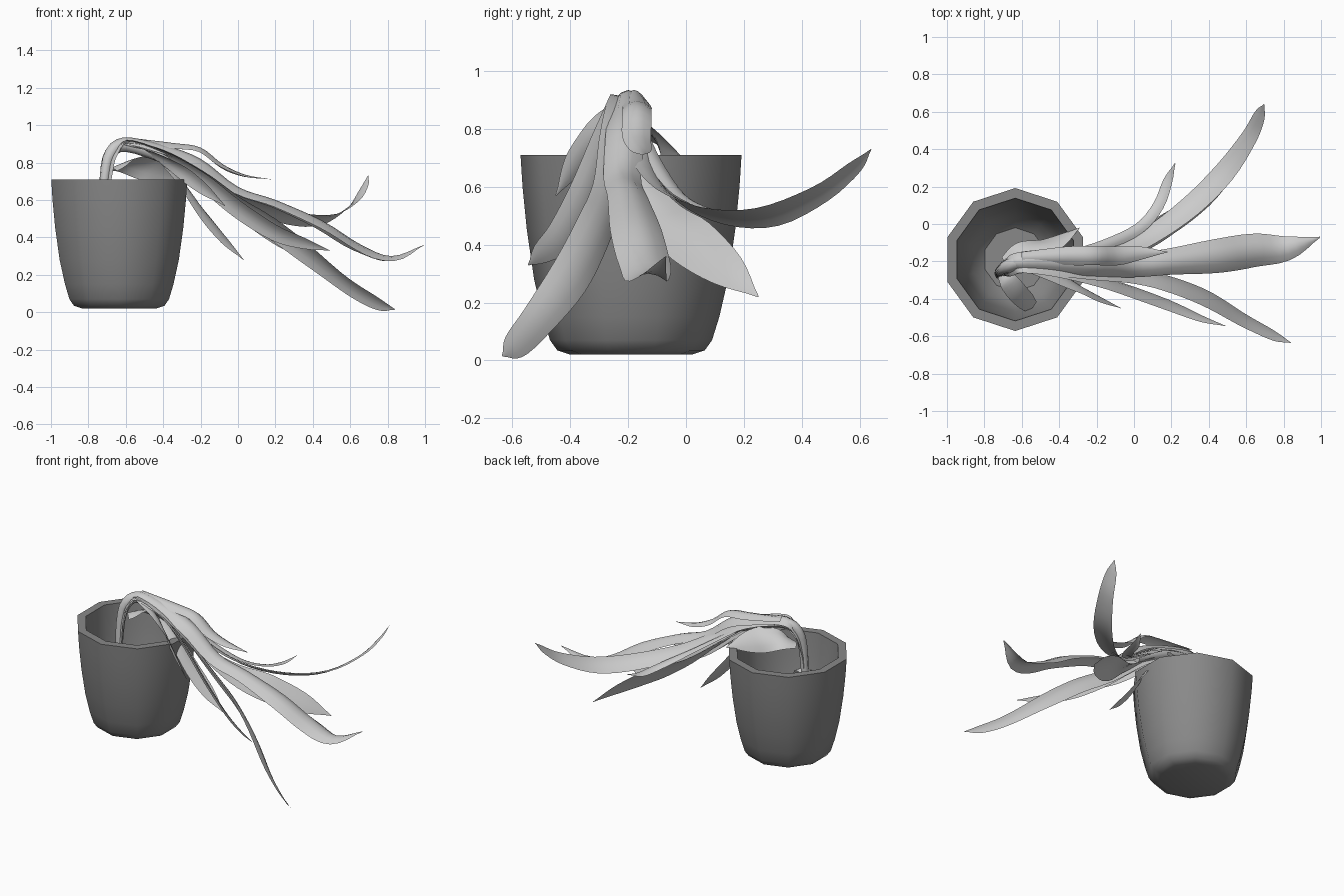
import bpy, bmesh, math
from mathutils import Vector, Matrix


def finish(name, bm, angle):
    me = bpy.data.meshes.new(name)
    bm.to_mesh(me)
    bm.free()
    ob = bpy.data.objects.new(name, me)
    bpy.context.collection.objects.link(ob)
    bpy.ops.object.select_all(action='DESELECT')
    ob.select_set(True)
    bpy.context.view_layer.objects.active = ob
    bpy.ops.object.shade_smooth_by_angle(angle=math.radians(angle))
    return ob


def skin(bm, rings, closed):
    n = len(rings[0])
    for a, b in zip(rings, rings[1:]):
        for i in range(n if closed else n - 1):
            j = (i + 1) % n
            bm.faces.new((a[i], a[j], b[j], b[i]))


def smooth_path(pts, steps):
    """Catmull-Rom through points (x, y, z, width)."""
    p = [Vector(q) for q in pts]
    p = [p[0] * 2 - p[1]] + p + [p[-1] * 2 - p[-2]]
    out = []
    for i in range(1, len(p) - 2):
        a, b, c, d = p[i - 1:i + 3]
        for s in range(steps):
            t = s / steps
            out.append(0.5 * (2 * b + (c - a) * t + (2 * a - 5 * b + 4 * c - d) * t * t
                              + (3 * b - a - 3 * c + d) * t ** 3))
    return out + [p[-2]]


def frames(path):
    pos = [q.to_3d() for q in path]
    for i, q in enumerate(path):
        t = (pos[min(i + 1, len(pos) - 1)] - pos[max(i - 1, 0)]).normalized()
        side = t.cross(Vector((0, 0, 1))).normalized()
        yield i / (len(path) - 1), pos[i], max(q[3], 0.004), t, side


def leaf(name, pts, roll=0, fold=0.25):
    """Curved blade; positive roll drops the right edge, fold bows the edges down."""
    bm = bmesh.new()
    rings = []
    for t, p, w, tan, side in frames(smooth_path(pts, 4)):
        side = Matrix.Rotation(math.radians(roll) * min(1, 1.7 * t), 3, tan) @ side
        up = side.cross(tan)
        bow = w * fold * (1.3 - 0.8 * t)
        rings.append([bm.verts.new(p + side * w * u / 2 - up * bow * u * u)
                      for u in (-1, -0.5, 0, 0.5, 1)])
    skin(bm, rings, False)
    finish(name, bm, 60)


def tube(name, pts, sides=8):
    bm = bmesh.new()
    rings = []
    for t, p, w, tan, side in frames(smooth_path(pts, 3)):
        up = side.cross(tan)
        rings.append([bm.verts.new(p + (side * math.cos(a) + up * math.sin(a)) * w / 2)
                      for a in (math.tau * k / sides for k in range(sides))])
    skin(bm, rings, True)
    bm.faces.new(rings[0])
    bm.faces.new(rings[-1])
    bmesh.ops.recalc_face_normals(bm, faces=bm.faces)
    finish(name, bm, 60)


# Ten-sided dark pot: outer wall, rim, inner wall, inner floor
profile = [(0.21, 0.02), (0.255, 0.035), (0.28, 0.07), (0.305, 0.15), (0.335, 0.28),
           (0.36, 0.45), (0.375, 0.6), (0.382, 0.71), (0.328, 0.71), (0.315, 0.55),
           (0.28, 0.3), (0.235, 0.14), (0.17, 0.08)]
bm = bmesh.new()
rings = [[bm.verts.new((-0.635 + r * math.cos(a), -0.19 + r * math.sin(a), z))
          for a in (math.radians(90 + 36 * k) for k in range(10))] for r, z in profile]
skin(bm, rings, True)
bm.faces.new(rings[0])
bm.faces.new(rings[-1])
bmesh.ops.recalc_face_normals(bm, faces=bm.faces)
pot = finish("pot", bm, 40)
dark = bpy.data.materials.new("dark_grey")
dark.diffuse_color = (0.25, 0.25, 0.25, 1)
pot.data.materials.append(dark)

# Stem rising from the pot floor and bending over the rim
tube("stem", [(-0.72, -0.27, 0.08, 0.05), (-0.72, -0.26, 0.45, 0.05),
              (-0.712, -0.25, 0.72, 0.055), (-0.68, -0.23, 0.85, 0.07),
              (-0.6, -0.2, 0.895, 0.075), (-0.4, -0.205, 0.84, 0.085),
              (-0.2, -0.215, 0.74, 0.06)])

# Leaf bases shared by the long leaves
arch = [(-0.725, -0.26, 0.6, 0.04), (-0.715, -0.25, 0.75, 0.06),
        (-0.685, -0.23, 0.87, 0.08), (-0.61, -0.2, 0.935, 0.1)]
low_arch = [(x + 0.015, y - 0.01, z - 0.03, w) for x, y, z, w in arch]

leaf("leaf_long_centre", arch + [
    (-0.4, -0.2, 0.895, 0.13), (-0.2, -0.21, 0.82, 0.14), (0, -0.22, 0.67, 0.13),
    (0.2, -0.2, 0.6, 0.14), (0.45, -0.17, 0.49, 0.18), (0.65, -0.14, 0.365, 0.18),
    (0.82, -0.13, 0.3, 0.13), (0.995, -0.07, 0.36, 0)], 0, 0.36)

leaf("leaf_upper_short", [
    (-0.6, -0.18, 0.935, 0.06), (-0.35, -0.17, 0.905, 0.1), (-0.2, -0.17, 0.88, 0.1),
    (-0.08, -0.17, 0.79, 0.1), (0.04, -0.155, 0.735, 0.07), (0.18, -0.15, 0.71, 0)], 0, 0.25)

leaf("leaf_back_upturned", low_arch + [
    (-0.35, -0.17, 0.84, 0.1), (-0.12, -0.15, 0.7, 0.1), (0.08, -0.06, 0.58, 0.11),
    (0.3, 0.1, 0.51, 0.13), (0.48, 0.28, 0.505, 0.13), (0.61, 0.46, 0.58, 0.1),
    (0.67, 0.58, 0.67, 0.07), (0.695, 0.64, 0.73, 0)], -28, 0.12)

leaf("leaf_back_drooping", [
    (-0.3, -0.2, 0.77, 0.06), (-0.12, -0.17, 0.64, 0.1), (0.05, -0.09, 0.51, 0.15),
    (0.22, 0.01, 0.42, 0.18), (0.4, 0.14, 0.315, 0.13), (0.53, 0.25, 0.22, 0)], 50, 0.1)

leaf("leaf_back_slim", [
    (-0.35, -0.17, 0.83, 0.05), (-0.15, -0.11, 0.7, 0.06), (0.03, -0.02, 0.58, 0.06),
    (0.13, 0.1, 0.52, 0.06), (0.18, 0.23, 0.5, 0.05), (0.22, 0.325, 0.52, 0)], -10, 0.15)

leaf("leaf_front_long", low_arch + [
    (-0.4, -0.22, 0.85, 0.12), (-0.2, -0.24, 0.73, 0.13), (0, -0.26, 0.575, 0.14),
    (0.2, -0.31, 0.45, 0.15), (0.4, -0.39, 0.3, 0.15), (0.6, -0.51, 0.14, 0.12),
    (0.75, -0.59, 0.05, 0.09), (0.84, -0.635, 0.015, 0)], -56, 0.16)

leaf("leaf_front_medium", low_arch + [
    (-0.4, -0.24, 0.84, 0.1), (-0.2, -0.29, 0.72, 0.11), (0, -0.355, 0.56, 0.12),
    (0.2, -0.43, 0.43, 0.11), (0.36, -0.5, 0.37, 0.07), (0.49, -0.545, 0.33, 0)], -60, 0.15)

leaf("leaf_front_short", [
    (-0.62, -0.21, 0.91, 0.05), (-0.45, -0.26, 0.85, 0.08), (-0.32, -0.32, 0.77, 0.09),
    (-0.19, -0.39, 0.67, 0.08), (-0.07, -0.45, 0.57, 0)], -70, 0.15)

leaf("leaf_hanging_under", [
    (-0.42, -0.22, 0.82, 0.05), (-0.3, -0.23, 0.7, 0.09), (-0.18, -0.225, 0.53, 0.1),
    (-0.07, -0.21, 0.39, 0.08), (0.03, -0.2, 0.28, 0)], 35, 0.15)

leaf("leaf_behind_stem", [
    (-0.68, -0.22, 0.77, 0.1), (-0.6, -0.16, 0.8, 0.16), (-0.5, -0.12, 0.785, 0.17),
    (-0.4, -0.08, 0.755, 0.13), (-0.29, -0.02, 0.71, 0)], -58, 0.12)

leaf("leaf_inside_pot", [
    (-0.71, -0.27, 0.56, 0.05), (-0.67, -0.31, 0.56, 0.1), (-0.62, -0.37, 0.51, 0.11),
    (-0.57, -0.42, 0.43, 0.1), (-0.54, -0.445, 0.37, 0.07)], 0, 0.12)
